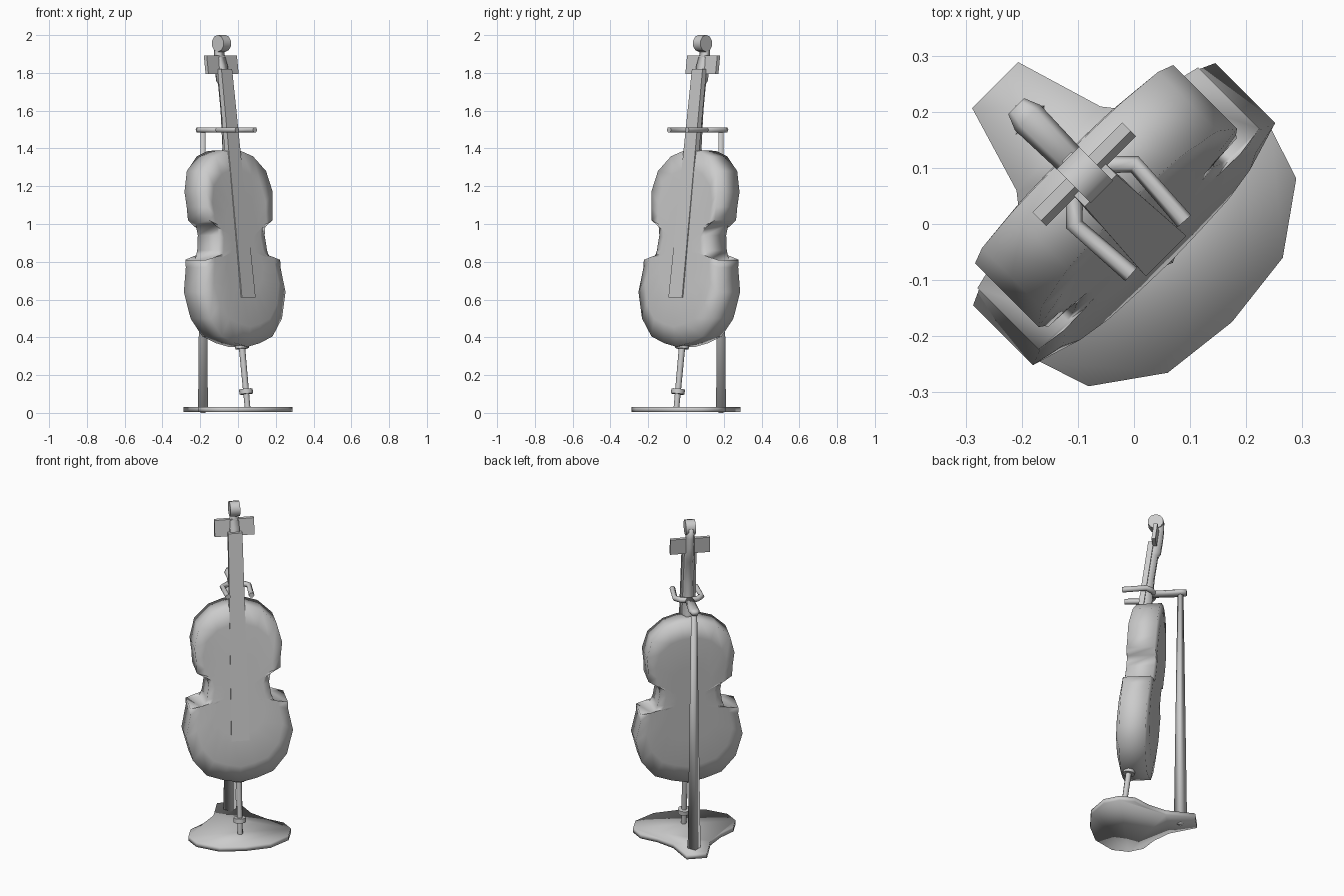
import bpy, bmesh, math
from mathutils import Matrix, Vector

if "Cube" in bpy.data.objects:
    bpy.data.objects.remove(bpy.data.objects["Cube"])

grey = bpy.data.materials.new("plain_grey")
grey.use_nodes = True
grey.diffuse_color = (0.6, 0.6, 0.6, 1)
grey.node_tree.nodes["Principled BSDF"].inputs["Base Color"].default_value = (0.6, 0.6, 0.6, 1)

TURN = Matrix.Rotation(math.radians(45), 4, "Z")  # the instrument faces a corner


def axis(z):
    """Depth of the leaning centre line at height z."""
    return 0.13 * z - 0.075


def finish(name, bm, angle):
    bmesh.ops.recalc_face_normals(bm, faces=bm.faces)
    bm.transform(TURN)
    mesh = bpy.data.meshes.new(name)
    bm.to_mesh(mesh)
    bm.free()
    mesh.materials.append(grey)
    ob = bpy.data.objects.new(name, mesh)
    bpy.context.collection.objects.link(ob)
    bpy.ops.object.select_all(action="DESELECT")
    ob.select_set(True)
    bpy.context.view_layer.objects.active = ob
    bpy.ops.object.shade_smooth_by_angle(angle=math.radians(angle))


def loft(name, rings, angle=100):
    """Skin a list of equal rings; a one-point ring closes to a tip."""
    bm = bmesh.new()
    loops = [[bm.verts.new(p) for p in ring] for ring in rings]
    for a, b in zip(loops, loops[1:]):
        n = max(len(a), len(b))
        for i in range(n):
            j = (i + 1) % n
            if len(a) == 1:
                bm.faces.new((a[0], b[i], b[j]))
            elif len(b) == 1:
                bm.faces.new((a[i], a[j], b[0]))
            else:
                bm.faces.new((a[i], a[j], b[j], b[i]))
    for end in (loops[0], loops[-1]):
        if len(end) > 2:
            bm.faces.new(end)
    finish(name, bm, angle)


def rod(name, start, end, r1, r2, sides=8):
    bm = bmesh.new()
    start, end = Vector(start), Vector(end)
    way = end - start
    place = Matrix.Translation((start + end) / 2) @ way.to_track_quat("Z", "Y").to_matrix().to_4x4()
    bmesh.ops.create_cone(bm, cap_ends=True, segments=sides, radius1=r1, radius2=r2,
                          depth=way.length, matrix=place)
    finish(name, bm, 60)


def bar(name, points, radius):
    curve = bpy.data.curves.new(name, "CURVE")
    curve.dimensions = "3D"
    curve.bevel_depth = radius
    curve.bevel_resolution = 1
    curve.use_fill_caps = True
    spline = curve.splines.new("POLY")
    spline.points.add(len(points) - 1)
    for p, co in zip(spline.points, points):
        p.co = (*co, 1)
    curve.transform(TURN)
    curve.materials.append(grey)
    bpy.context.collection.objects.link(bpy.data.objects.new(name, curve))


def mirrored(half):
    """Close a right-hand outline with its reflection, skipping centre points."""
    return half + [(-u, v) for u, v in reversed(half) if u > 0]


# Body: waisted outline, ribs and gently arched front and back
outline = mirrored([(0, 0.35), (0.095, 0.37), (0.19, 0.405), (0.268, 0.5), (0.305, 0.64),
                    (0.278, 0.77), (0.278, 0.81), (0.205, 0.81), (0.184, 0.86), (0.172, 0.94),
                    (0.183, 1.0), (0.238, 1.02), (0.241, 1.09), (0.25, 1.17), (0.222, 1.28),
                    (0.14, 1.358), (0.06, 1.385), (0, 1.39)])
MID = 0.88


def front_rim(z):
    return 0.077 * z - 0.1 + 0.12 * max(0, z - 1.17)


def front_arch(z):
    return axis(z) - 0.078


def back_rim(z):
    return axis(z) + 0.066 + 0.035 * (1.39 - z)


def back_arch(z):
    return back_rim(z) + 0.012


def body_ring(scale, depth):
    heights = [(u * scale, MID + (z - MID) * scale) for u, z in outline]
    return [(u, depth(z), z) for u, z in heights]


loft("body", [[(0, front_arch(MID), MID)], body_ring(0.45, front_arch), body_ring(0.8, front_arch),
              body_ring(1, front_rim), body_ring(1, back_rim), body_ring(0.8, back_arch),
              body_ring(0.45, back_arch), [(0, back_arch(MID), MID)]])

# Fingerboard: long tapering strip down the front
loft("fingerboard", [[(-w, d, z), (w, d, z), (w, d + 0.03, z), (-w, d + 0.03, z)]
                     for w, d, z in ((0.051, -0.081, 0.61), (0.04, 0.084, 1.82))], 20)


# Neck and pegbox: rounded section sweeping back to the scroll
def neck_ring(z, front, back, w):
    m = front * 0.55 + back * 0.45
    return [(-w, front, z), (w, front, z), (w, m, z), (w * 0.5, back, z),
            (-w * 0.5, back, z), (-w, m, z)]


loft("neck", [neck_ring(*s) for s in (
    (1.33, 0.03, 0.12, 0.036), (1.4, 0.035, 0.1, 0.033), (1.6, 0.063, 0.115, 0.031),
    (1.74, 0.083, 0.135, 0.029), (1.76, 0.085, 0.15, 0.029), (1.84, 0.105, 0.162, 0.027),
    (1.9, 0.125, 0.168, 0.024), (1.96, 0.13, 0.17, 0.022))])
rod("scroll", (-0.028, 0.124, 1.956), (0.028, 0.124, 1.956), 0.045, 0.045, 10)

# Pegs: flat blade through the pegbox
loft("pegs", [[(-0.113, d, z), (0.113, d, z), (0.113, d + 0.022, z), (-0.113, d + 0.022, z)]
              for d, z in ((0.108, 1.795), (0.121, 1.892))], 20)

# Endpin with its two collars
rod("endpin", (0, axis(0.03), 0.03), (0, axis(0.38), 0.38), 0.015, 0.017)
for name, low, high in (("lower_collar", 0.1, 0.126), ("upper_collar", 0.34, 0.38)):
    rod(name, (0, axis(low), low), (0, axis(high), high), 0.036, 0.036)

# Stand base: rounded plate with a foot at the back
base = mirrored([(0, -0.247), (0.145, -0.23), (0.262, -0.147), (0.292, -0.055), (0.265, 0.03),
                 (0.18, 0.097), (0.106, 0.19), (0.058, 0.35)])
loft("stand_base", [[(u, d, z) for u, d in base] for z in (0.004, 0.032)])


# Stand pole: tapering square post with a bolt under the base
def post(name, low, high, r_low, r_high):
    loft(name, [[(r, 0.262, z), (0, 0.262 + r, z), (-r, 0.262, z), (0, 0.262 - r, z)]
                for z, r in ((low, r_low), (high, r_high))])


post("stand_pole", 0.025, 1.5, 0.037, 0.017)
post("base_bolt", 0, 0.02, 0.02, 0.02)

# Forked neck holder
loft("holder_arm", [[(-w, d, 1.498), (-w * 0.6, d, 1.512), (w * 0.6, d, 1.512),
                     (w, d, 1.498), (w * 0.6, d, 1.484), (-w * 0.6, d, 1.484)]
                    for w, d in ((0.02, 0.297), (0.032, 0.268), (0.026, 0.1))])
for side, name in ((1, "left_prong"), (-1, "right_prong")):
    bar(name, [(0, 0.115, 1.498), (side * 0.045, 0.105, 1.498), (side * 0.076, 0.075, 1.498),
               (side * 0.067, -0.06, 1.498)], 0.016)
